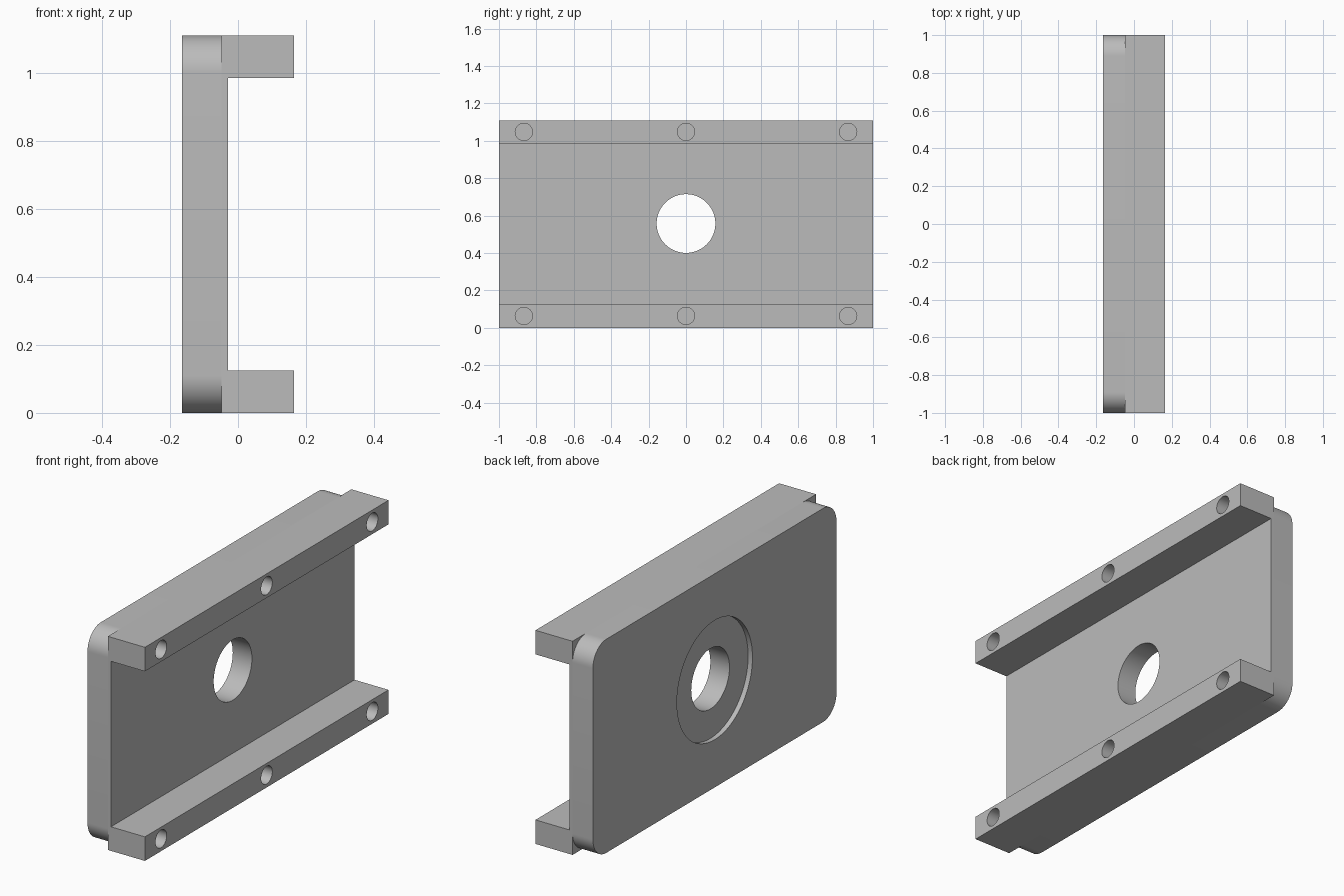
import bpy, bmesh, math
from mathutils import Matrix, Vector

if "Cube" in bpy.data.objects:
    bpy.data.objects.remove(bpy.data.objects["Cube"], do_unlink=True)

HEIGHT, HALF_LENGTH = 1.11, 1.0
BACK, STEP, WEB, FRONT = -0.165, -0.048, -0.03, 0.165
RAIL, CORNER = 0.125, 0.11

grey = bpy.data.materials.new("plain_grey")
grey.use_nodes = True
grey.diffuse_color = (0.5, 0.5, 0.5, 1)
grey.node_tree.nodes["Principled BSDF"].inputs["Base Color"].default_value = (0.5, 0.5, 0.5, 1)


def finish(name, bm):
    bmesh.ops.recalc_face_normals(bm, faces=bm.faces)
    mesh = bpy.data.meshes.new(name)
    bm.to_mesh(mesh)
    bm.free()
    mesh.materials.append(grey)
    obj = bpy.data.objects.new(name, mesh)
    bpy.context.collection.objects.link(obj)
    return obj


def prism(name, points, direction):
    """Closed outline swept along a direction."""
    bm = bmesh.new()
    face = bm.faces.new([bm.verts.new(p) for p in points])
    swept = bmesh.ops.extrude_face_region(bm, geom=[face], use_keep_orig=True)
    moved = [v for v in swept["geom"] if isinstance(v, bmesh.types.BMVert)]
    bmesh.ops.translate(bm, verts=moved, vec=Vector(direction))
    return finish(name, bm)


def bore(name, radius, x0, x1, y, z, sides=64):
    """Cylinder along x, used as a cutter."""
    bm = bmesh.new()
    place = Matrix.Translation(((x0 + x1) / 2, y, z)) @ Matrix.Rotation(math.pi / 2, 4, "Y")
    bmesh.ops.create_cone(bm, cap_ends=True, segments=sides, radius1=radius,
                          radius2=radius, depth=x1 - x0, matrix=place)
    return finish(name, bm)


def combine(target, tool, operation):
    """Apply a boolean and discard the tool object."""
    tool.hide_render = True
    mod = target.modifiers.new(operation.lower(), "BOOLEAN")
    mod.operation, mod.object, mod.solver = operation, tool, "EXACT"
    bpy.context.view_layer.objects.active = target
    bpy.ops.object.modifier_apply(modifier=mod.name)
    bpy.data.objects.remove(tool, do_unlink=True)


# Channel: thin web with a rail along the top and bottom
section = [(STEP, 0), (FRONT, 0), (FRONT, RAIL), (WEB, RAIL),
           (WEB, HEIGHT - RAIL), (FRONT, HEIGHT - RAIL), (FRONT, HEIGHT), (STEP, HEIGHT)]
body = prism("mounting_plate", [(x, -HALF_LENGTH, z) for x, z in section],
             (0, 2 * HALF_LENGTH, 0))

# Back slab with rounded corners
outline = []
steps = 16
for i, (sy, sz) in enumerate([(1, 1), (-1, 1), (-1, -1), (1, -1)]):
    cy = sy * (HALF_LENGTH - CORNER)
    cz = HEIGHT / 2 + sz * (HEIGHT / 2 - CORNER)
    for k in range(steps + 1):
        a = (i + k / steps) * math.pi / 2
        outline.append((BACK, cy + CORNER * math.cos(a), cz + CORNER * math.sin(a)))
combine(body, prism("back_slab", outline, (STEP - BACK, 0, 0)), "UNION")

# Central through hole with a shallow recess on the back
middle = HEIGHT / 2 + 0.003
combine(body, bore("centre_hole", 0.157, -0.3, 0.1, 0, middle, 96), "DIFFERENCE")
combine(body, bore("back_recess", 0.31, -0.3, BACK + 0.025, 0, middle, 96), "DIFFERENCE")

# Blind screw holes along both rails
for z in (0.064, HEIGHT - 0.062):
    for y in (-0.867, 0, 0.867):
        combine(body, bore("screw_hole", 0.046, FRONT - 0.2, 0.3, y, z, 48), "DIFFERENCE")

# Crisp edges, smooth curved walls
bpy.ops.object.select_all(action="DESELECT")
body.select_set(True)
bpy.context.view_layer.objects.active = body
bpy.ops.object.shade_smooth_by_angle(angle=math.radians(30))
